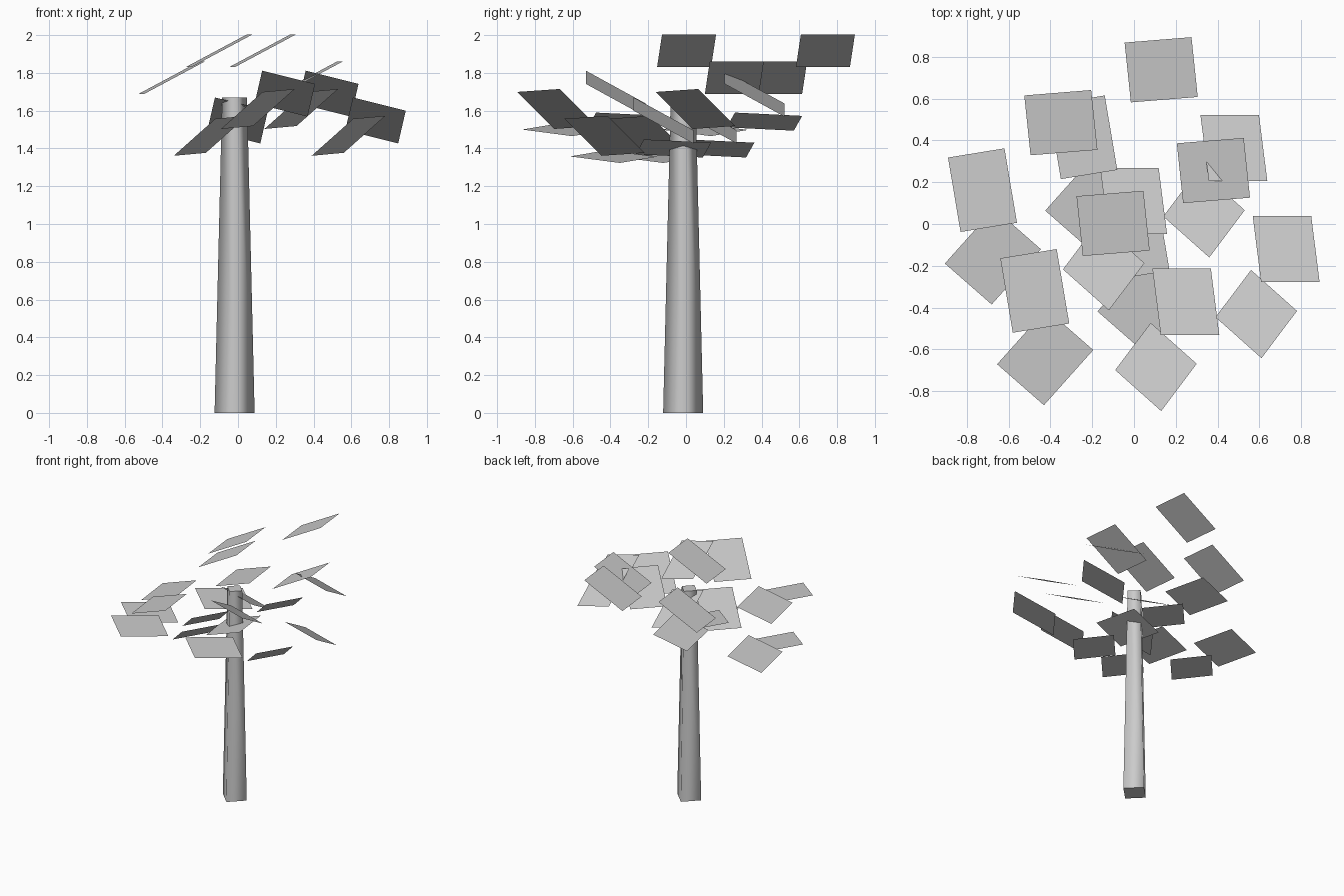
import bpy, bmesh, math
from mathutils import Vector

cube = bpy.data.objects.get("Cube")
if cube:
    bpy.data.objects.remove(cube, do_unlink=True)

# One plain grey for trunk and leaves
grey = bpy.data.materials.new("plain grey")
grey.use_nodes = True
colour = (0.6, 0.6, 0.6, 1)
grey.diffuse_color = colour
grey.node_tree.nodes["Principled BSDF"].inputs["Base Color"].default_value = colour


def add_object(name, bm):
    mesh = bpy.data.meshes.new(name)
    bm.to_mesh(mesh)
    bm.free()
    mesh.materials.append(grey)
    obj = bpy.data.objects.new(name, mesh)
    bpy.context.collection.objects.link(obj)
    return obj


# Trunk: tapered four-sided post, corners facing the axes, softly shaded sides
HEIGHT = 1.67
bm = bmesh.new()
bmesh.ops.create_cone(bm, cap_ends=True, segments=4, radius1=0.106, radius2=0.066, depth=HEIGHT)
bm.normal_update()
for face in bm.faces:
    face.smooth = abs(face.normal.z) < 0.5
for edge in bm.edges:
    edge.smooth = all(f.smooth for f in edge.link_faces)
trunk = add_object("trunk", bm)
trunk.location = (-0.018, -0.015, HEIGHT / 2)

# Leaf shapes: centre, two half edges in plan, slope along x and y
LEAVES = {
    "upper_leaf": ((-0.35, 0.485, 1.775), (0.16, 0.013), (0.015, -0.143), (0.53, 0.056)),
    "left_edge_leaf": ((-0.725, 0.162, 1.40), (0.135, 0.022), (0.03, -0.178), (0.29, 0)),
    "back_leaf": ((-0.002, 0.11, 1.548), (0.14, 0), (0.02, -0.158), (-0.25, -0.58)),
    "front_leaf": ((-0.145, -0.202, 1.467), (0.11, -0.098), (-0.085, -0.113), (0.57, -0.36)),
    "low_leaf": ((-0.675, -0.155, 1.357), (0.112, -0.098), (0.118, 0.132), (-0.147, 0)),
}


def add_leaf(name, centre, a, b, slope):
    a, b, slope = Vector(a), Vector(b), Vector(slope)
    bm = bmesh.new()
    verts = []
    for i, j in ((-1, -1), (1, -1), (1, 1), (-1, 1)):
        p = a * i + b * j
        verts.append(bm.verts.new((p.x, p.y, p.dot(slope))))
    face = bm.faces.new(verts)
    face.normal_update()
    if face.normal.z < 0:
        face.normal_flip()
    add_object(name, bm).location = centre


# Four clusters of leaves on a turned square, alternate ones raised
STEP_U = Vector((0.25, -0.482, 0))
STEP_V = Vector((0.48, 0.253, 0))
RAISE = Vector((0, 0, 0.142))
for i in range(2):
    for j in range(2):
        shift = STEP_U * i + STEP_V * j + RAISE * (i ^ j)
        for name, (centre, a, b, slope) in LEAVES.items():
            add_leaf(f"{name}_{2 * i + j + 1}", Vector(centre) + shift, a, b, slope)
